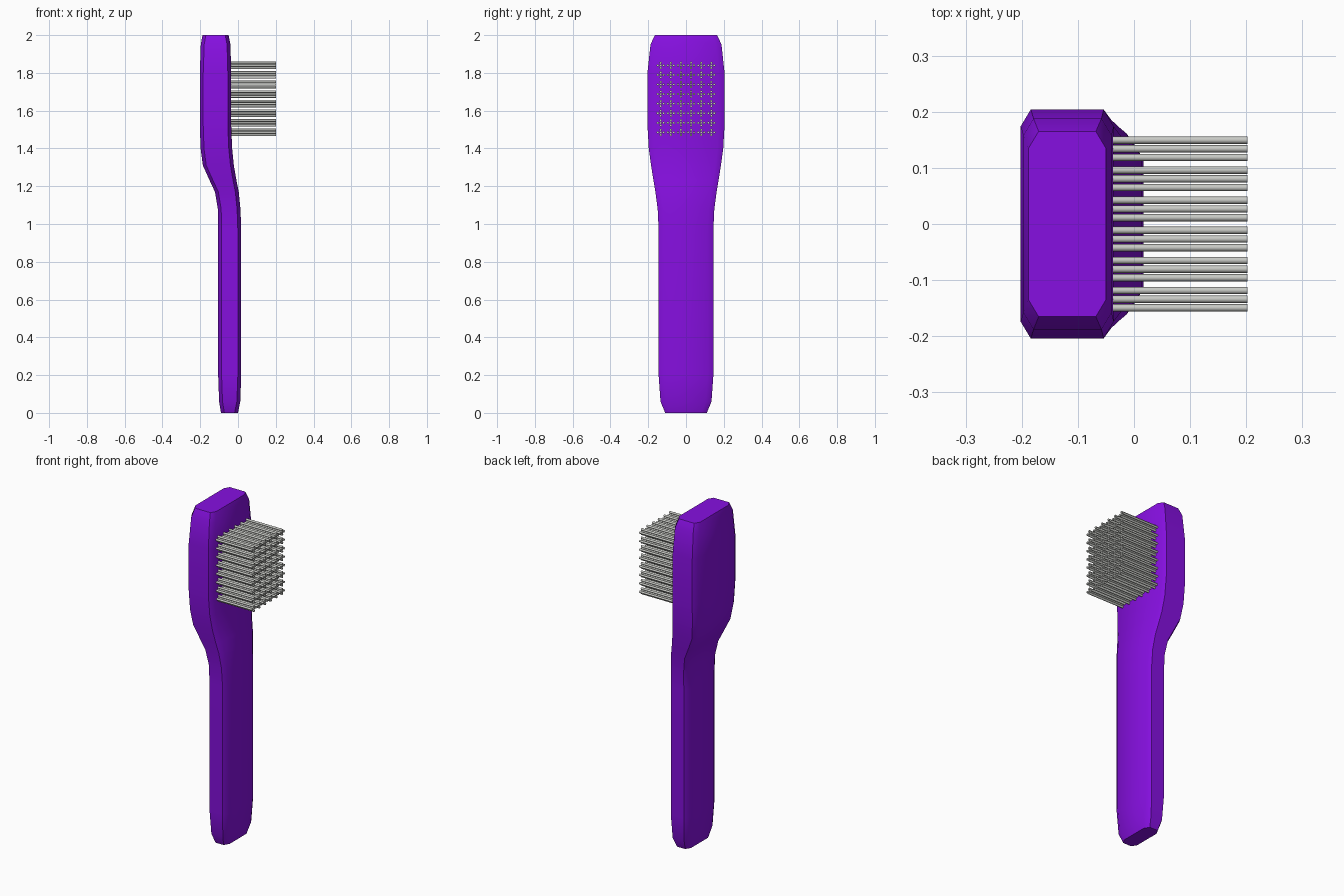
import bpy
import bmesh
import math
from mathutils import Matrix

cube = bpy.data.objects.get("Cube")
if cube:
    bpy.data.objects.remove(cube, do_unlink=True)


def make_material(name, color):
    mat = bpy.data.materials.new(name)
    mat.use_nodes = True
    mat.diffuse_color = color
    mat.node_tree.nodes["Principled BSDF"].inputs["Base Color"].default_value = color
    return mat


def make_object(name, bm, mat, angle):
    bmesh.ops.recalc_face_normals(bm, faces=bm.faces)
    mesh = bpy.data.meshes.new(name)
    bm.to_mesh(mesh)
    bm.free()
    mesh.materials.append(mat)
    obj = bpy.data.objects.new(name, mesh)
    bpy.context.collection.objects.link(obj)
    bpy.ops.object.select_all(action='DESELECT')
    obj.select_set(True)
    bpy.context.view_layer.objects.active = obj
    bpy.ops.object.shade_smooth_by_angle(angle=math.radians(angle))
    return obj


purple = make_material("purple plastic", (0.24, 0.005, 0.75, 1))
grey = make_material("pale grey bristle", (0.58, 0.59, 0.56, 1))

# Handle and head: chamfered rectangles lofted upward (z, back x, front x, half width)
sections = [
    (0.0, -0.09, 0.0, 0.11),
    (0.06, -0.10, 0.012, 0.135),
    (0.2, -0.105, 0.017, 0.145),
    (0.97, -0.105, 0.017, 0.145),
    (1.08, -0.107, 0.013, 0.15),
    (1.17, -0.122, 0.004, 0.162),
    (1.23, -0.15, -0.008, 0.172),
    (1.31, -0.186, -0.022, 0.185),
    (1.4, -0.198, -0.031, 0.197),
    (1.52, -0.202, -0.036, 0.204),
    (1.8, -0.202, -0.036, 0.204),
    (1.95, -0.197, -0.04, 0.188),
    (2.0, -0.188, -0.05, 0.165),
]
cut_x, cut_y = 0.018, 0.03


def section_ring(bm, z, back, front, half):
    right = [(back, half - cut_y), (back + cut_x, half),
             (front - cut_x, half), (front, half - cut_y)]
    points = right + [(x, -y) for x, y in reversed(right)]
    return [bm.verts.new((x, y, z)) for x, y in points]


bm = bmesh.new()
rings = [section_ring(bm, *s) for s in sections]
for low, high in zip(rings, rings[1:]):
    for i in range(len(low)):
        j = (i + 1) % len(low)
        bm.faces.new((low[i], low[j], high[j], high[i]))
bm.faces.new(rings[0])
bm.faces.new(rings[-1])
make_object("handle_and_head", bm, purple, 50)

# Bristles: a grid of tufts, each a cross of five thin rods
rows, columns = 8, 6
root, tip = -0.045, 0.202
bm = bmesh.new()
turn = Matrix.Rotation(math.pi / 2, 4, 'Y')
for row in range(rows):
    for column in range(columns):
        y = -0.134 + column * 0.0536
        z = 1.485 + row * 0.0507
        for dy, dz in ((0, 0), (1, 0), (-1, 0), (0, 1), (0, -1)):
            place = Matrix.Translation(((root + tip) / 2, y + dy * 0.0155, z + dz * 0.0135))
            bmesh.ops.create_cone(bm, cap_ends=True, segments=8, radius1=0.0065,
                                  radius2=0.0065, depth=tip - root, matrix=place @ turn)
make_object("bristles", bm, grey, 60)
